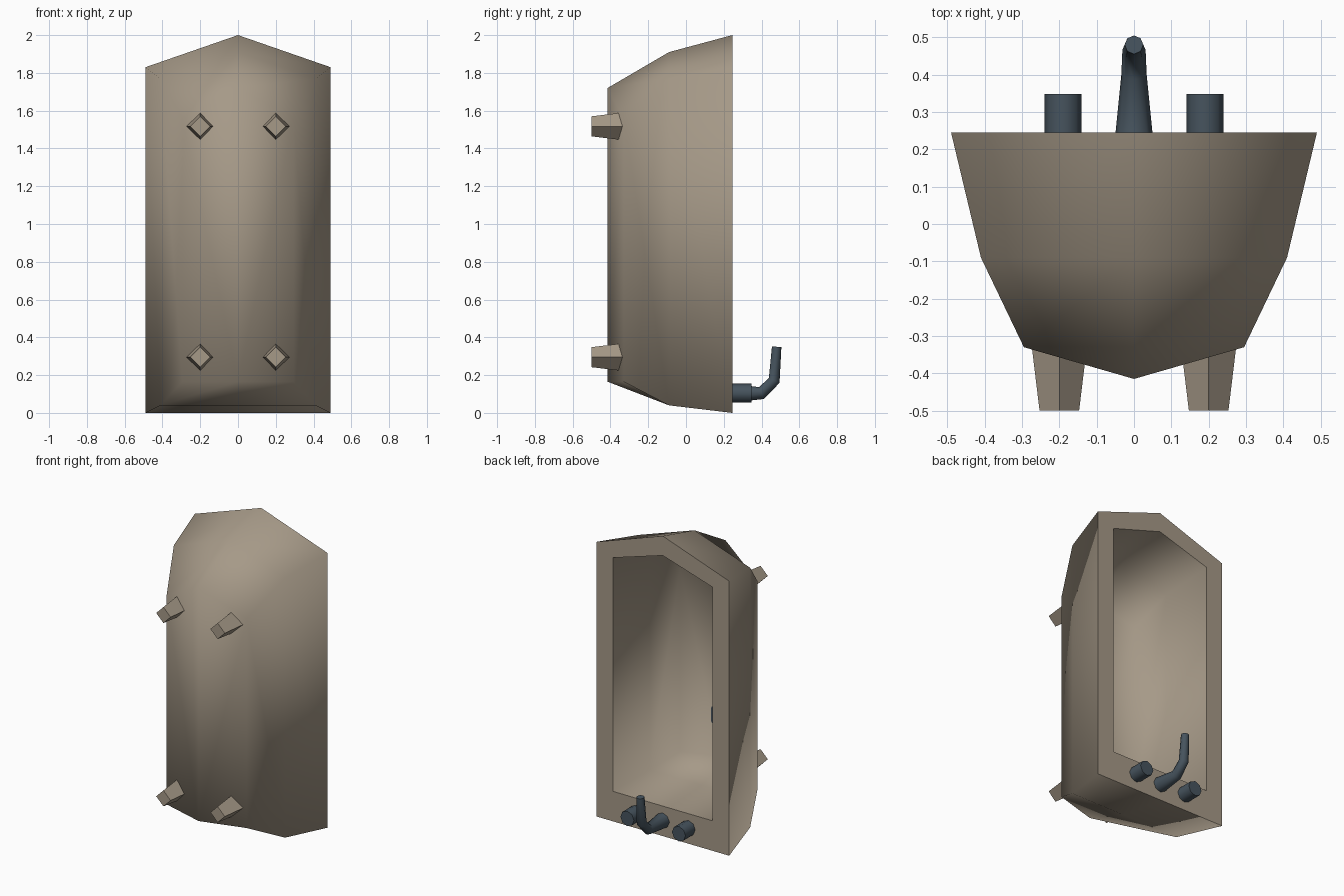
import bpy, bmesh, math
from mathutils import Vector

if "Cube" in bpy.data.objects:
    bpy.data.objects.remove(bpy.data.objects["Cube"])


def material(name, rgb):
    m = bpy.data.materials.new(name)
    m.diffuse_color = (*rgb, 1)
    m.use_nodes = True
    m.node_tree.nodes["Principled BSDF"].inputs["Base Color"].default_value = m.diffuse_color
    return m


TAN = material("warm enamel", (0.38, 0.32, 0.245))
METAL = material("dark blue metal", (0.062, 0.088, 0.112))


def finish(name, bm, mat):
    bmesh.ops.recalc_face_normals(bm, faces=bm.faces)
    me = bpy.data.meshes.new(name)
    bm.to_mesh(me)
    bm.free()
    me.materials.append(mat)
    ob = bpy.data.objects.new(name, me)
    bpy.context.collection.objects.link(ob)
    return ob


def bridge(bm, a, b):
    n = len(a)
    return [bm.faces.new((a[i], a[(i + 1) % n], b[(i + 1) % n], b[i])) for i in range(n)]


def tub_ring(bm, half, y_side, y_mid, z_low, z_side, z_peak):
    # house-shaped outline, with centre points that can drop to form a keel
    pts = [(0, y_mid, z_low), (half, y_side, z_low), (half, y_side, z_side),
           (0, y_mid, z_peak), (-half, y_side, z_side), (-half, y_side, z_low)]
    return [bm.verts.new(p) for p in pts]


def tube(name, path, mat, sides, turn=0.0):
    # path entries: (centre, radius); rings mitred between segments, all in a yz plane
    bm = bmesh.new()
    rings = []
    for i, (c, r) in enumerate(path):
        c = Vector(c)
        d_in = (c - Vector(path[i - 1][0])).normalized() if i else None
        d_out = (Vector(path[i + 1][0]) - c).normalized() if i < len(path) - 1 else None
        d = ((d_in or d_out) + (d_out or d_in)).normalized()
        up = Vector((1, 0, 0)).cross(d)
        ring = []
        for k in range(sides):
            a = turn + math.tau * k / sides
            ring.append(bm.verts.new(c + Vector((1, 0, 0)) * r * math.cos(a) + up * r * math.sin(a)))
        rings.append(ring)
    for a, b in zip(rings, rings[1:]):
        for f in bridge(bm, a, b):
            f.smooth = sides > 4
    for cap in (rings[0], rings[-1]):
        f = bm.faces.new(cap)
        for e in f.edges:
            e.smooth = False
    return finish(name, bm, mat)


# Tub shell: outer rings, flat rim, inner basin
bm = bmesh.new()
outer = [tub_ring(bm, 0.49, 0.245, 0.245, 0.0, 1.83, 2.0),
         tub_ring(bm, 0.41, -0.09, -0.09, 0.04, 1.77, 1.91),
         tub_ring(bm, 0.295, -0.33, -0.415, 0.165, 1.56, 1.72)]
inner = [tub_ring(bm, 0.368, 0.245, 0.245, 0.20, 1.757, 1.87),
         tub_ring(bm, 0.33, -0.09, -0.09, 0.225, 1.70, 1.81),
         tub_ring(bm, 0.24, -0.28, -0.365, 0.30, 1.52, 1.65)]
for rings in (outer, inner):
    faces = bridge(bm, rings[0], rings[1]) + bridge(bm, rings[1], rings[2])
    v = rings[2]
    faces += [bm.faces.new((v[0], v[1], v[2], v[3])), bm.faces.new((v[0], v[3], v[4], v[5]))]
    for f in faces:
        f.smooth = True
for f in bridge(bm, outer[0], inner[0]):
    f.smooth = False
for ring in (outer[0], inner[0]):
    for i in range(6):
        bm.edges.get((ring[i], ring[(i + 1) % 6])).smooth = False
finish("tub_shell", bm, TAN)

# Four tapered square feet, set as diamonds
for x in (-0.2, 0.2):
    for z in (0.295, 1.517):
        tube("foot", [((x, -0.335, z), 0.073), ((x, -0.5, z), 0.053)], TAN, 4)

# Two tap handles
for x in (-0.19, 0.19):
    tube("tap_handle", [((x, 0.24, 0.105), 0.05), ((x, 0.348, 0.105), 0.05)], METAL, 8)

# Curved spout
tube("spout", [((0, 0.24, 0.105), 0.05), ((0, 0.40, 0.105), 0.034),
               ((0, 0.467, 0.172), 0.031), ((0, 0.48, 0.35), 0.025)], METAL, 8)

# Drain on the basin floor
tube("drain", [((0, -0.385, 0.57), 0.075), ((0, -0.345, 0.57), 0.075)], METAL, 8)
